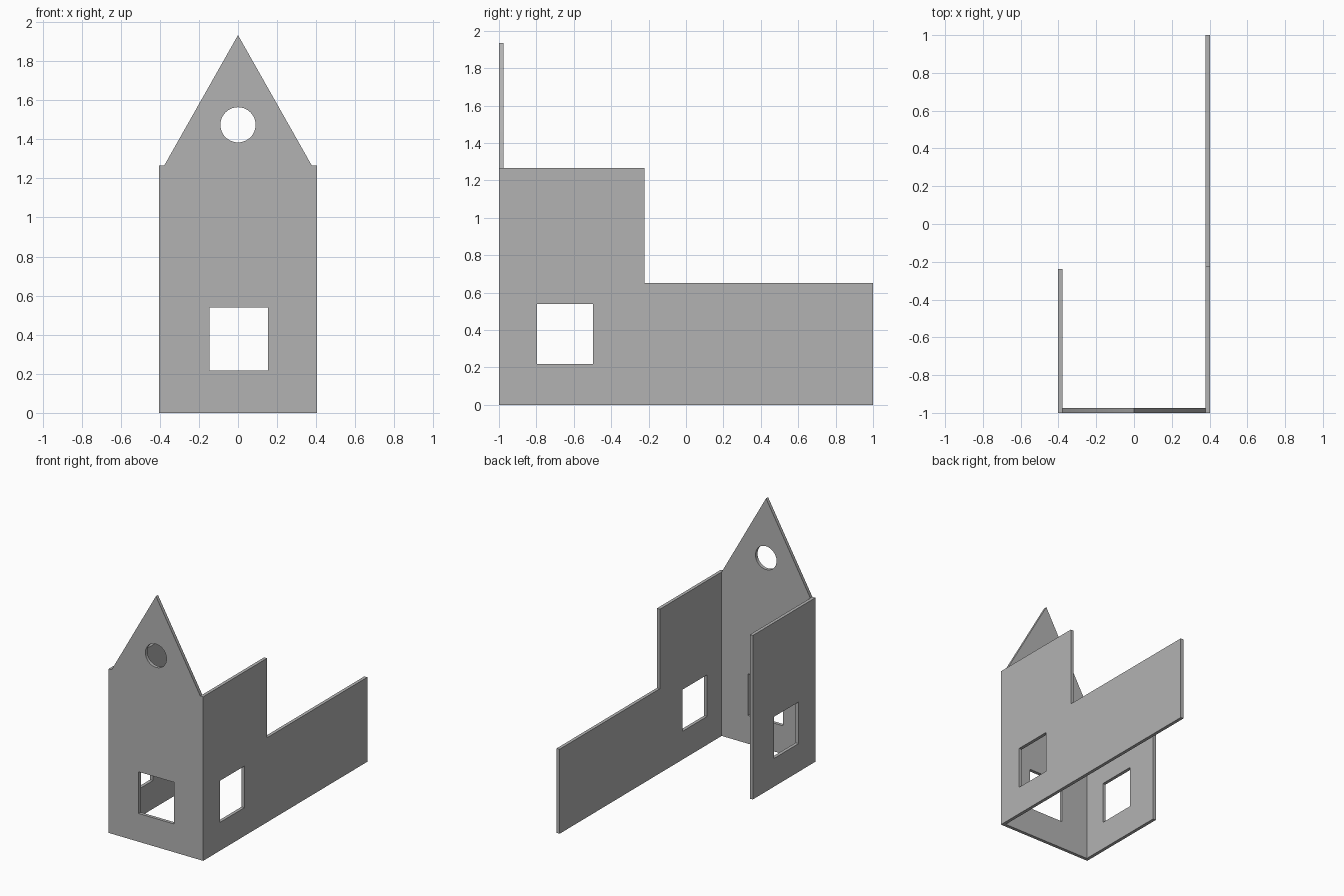
import bpy, bmesh, math
from mathutils import Vector

if "Cube" in bpy.data.objects:
    bpy.data.objects.remove(bpy.data.objects["Cube"])

THICK = 0.025
HALF_W = 0.403
INNER = HALF_W - THICK
EAVES = 1.265

# Dark grey wall colour
wall_grey = bpy.data.materials.new("wall_grey")
wall_grey.diffuse_color = (0.45, 0.45, 0.45, 1)
wall_grey.use_nodes = True
wall_grey.node_tree.nodes["Principled BSDF"].inputs["Base Color"].default_value = wall_grey.diffuse_color


def rect(a0, a1, z0, z1):
    return [(a0, z0), (a1, z0), (a1, z1), (a0, z1)]


def panel(name, loops, to_3d, depth):
    """Flat wall from an outline and hole loops, extruded to its thickness."""
    bm = bmesh.new()
    edges = []
    for loop in loops:
        vs = [bm.verts.new(to_3d(a, z)) for a, z in loop]
        edges += [bm.edges.new((v, vs[(i + 1) % len(vs)])) for i, v in enumerate(vs)]
    bmesh.ops.triangle_fill(bm, edges=edges, use_beauty=True,
                            normal=Vector(depth).normalized())
    new = bmesh.ops.extrude_face_region(bm, geom=bm.faces[:])["geom"]
    bmesh.ops.translate(bm, vec=depth,
                        verts=[g for g in new if isinstance(g, bmesh.types.BMVert)])
    bmesh.ops.recalc_face_normals(bm, faces=bm.faces[:])
    mesh = bpy.data.meshes.new(name)
    bm.to_mesh(mesh)
    bm.free()
    mesh.materials.append(wall_grey)
    obj = bpy.data.objects.new(name, mesh)
    bpy.context.collection.objects.link(obj)
    return obj


# Front gable wall with square window and round attic window
gable = [(-INNER, 0), (INNER, 0), (INNER, EAVES), (0, 1.933), (-INNER, EAVES)]
round_window = [(0.09 * math.cos(math.tau * i / 48), 1.474 + 0.09 * math.sin(math.tau * i / 48))
                for i in range(48)]
front = panel("front_wall", [gable, rect(-0.147, 0.153, 0.218, 0.539), round_window],
              lambda x, z: (x, -1, z), (0, THICK, 0))
bpy.context.view_layer.objects.active = front
front.select_set(True)
bpy.ops.object.shade_smooth_by_angle(angle=math.radians(30))

side_window = rect(-0.797, -0.497, 0.218, 0.539)

# Long right wall, stepping down to a low rear section
stepped = [(-1, 0), (1, 0), (1, 0.652), (-0.222, 0.652), (-0.222, EAVES), (-1, EAVES)]
panel("right_wall", [stepped, side_window],
      lambda y, z: (INNER, y, z), (THICK, 0, 0))

# Short left wall
panel("left_wall", [rect(-1, -0.238, 0, EAVES), side_window],
      lambda y, z: (-HALF_W, y, z), (THICK, 0, 0))
